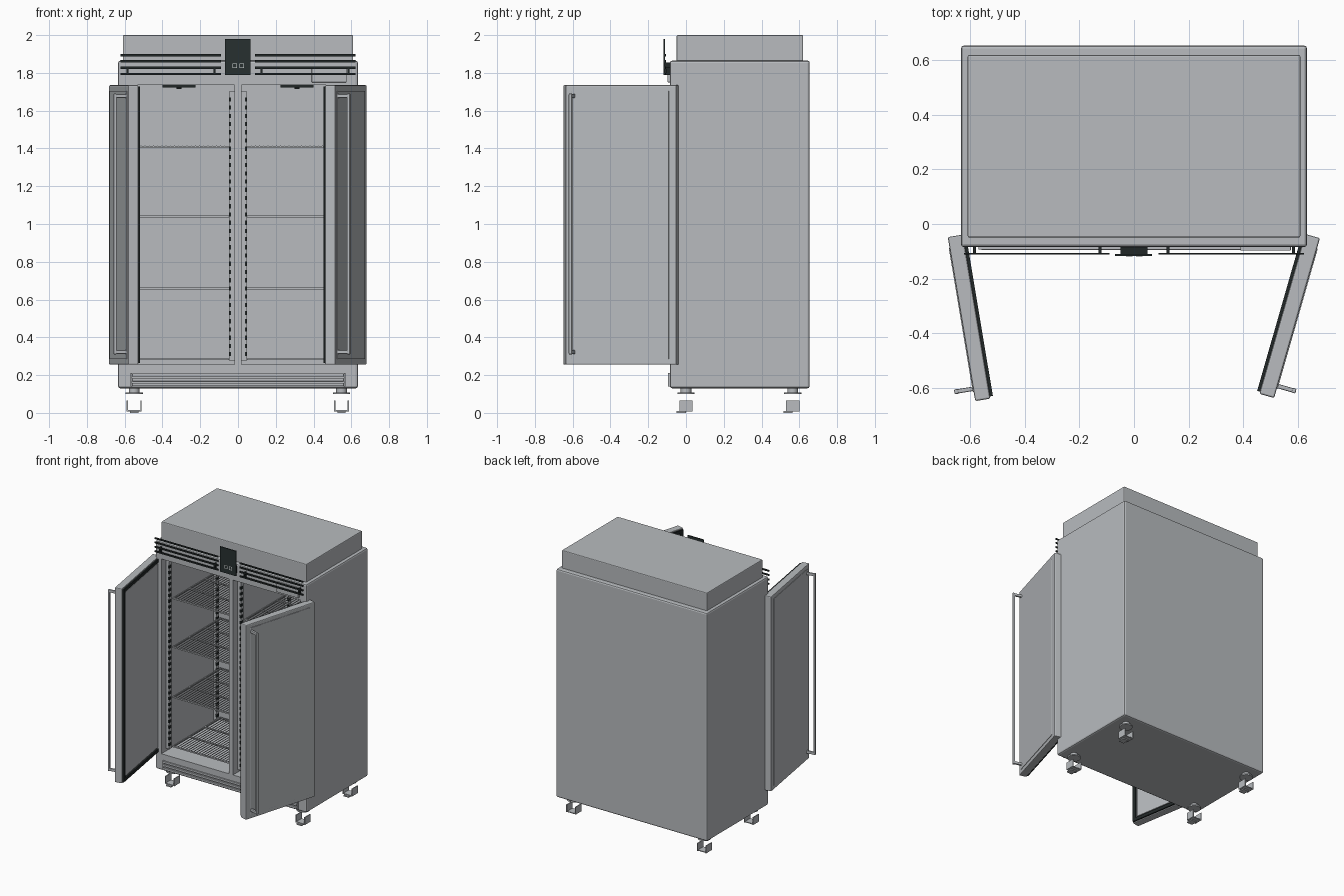
import bpy, bmesh, math
from mathutils import Matrix, Vector

cube = bpy.data.objects.get("Cube")
if cube:
    bpy.data.objects.remove(cube, do_unlink=True)


def material(name, r, g, b):
    m = bpy.data.materials.new(name)
    m.use_nodes = True
    m.diffuse_color = (r, g, b, 1)
    m.node_tree.nodes["Principled BSDF"].inputs["Base Color"].default_value = (r, g, b, 1)
    return m


STEEL = material("brushed steel", 0.48, 0.50, 0.52)
DARK = material("dark rubber", 0.015, 0.02, 0.02)
GLASS = material("display glass", 0.02, 0.03, 0.03)
LIGHT = material("indicator light", 0.75, 0.78, 0.78)


def boxes(name, spans, mat, bevel=0.0, matrix=None):
    """One object made of boxes, each given as ((x0, x1), (y0, y1), (z0, z1))."""
    bm = bmesh.new()
    for span in spans:
        centre = Vector([(a + b) / 2 for a, b in span])
        size = [abs(b - a) for a, b in span]
        bmesh.ops.create_cube(bm, size=1, matrix=Matrix.Translation(centre) @ Matrix.Diagonal((*size, 1)))
    if bevel:
        bmesh.ops.bevel(bm, geom=bm.edges[:], offset=bevel, segments=2, affect='EDGES', profile=0.5)
    mesh = bpy.data.meshes.new(name)
    bm.to_mesh(mesh)
    bm.free()
    mesh.materials.append(mat)
    obj = bpy.data.objects.new(name, mesh)
    bpy.context.collection.objects.link(obj)
    if matrix:
        obj.matrix_world = matrix
    return obj


def cylinders(name, places, radius, z0, z1, mat):
    bm = bmesh.new()
    for x, y in places:
        bmesh.ops.create_cone(bm, cap_ends=True, segments=24, radius1=radius, radius2=radius,
                              depth=z1 - z0, matrix=Matrix.Translation((x, y, (z0 + z1) / 2)))
    mesh = bpy.data.meshes.new(name)
    bm.to_mesh(mesh)
    bm.free()
    mesh.materials.append(mat)
    obj = bpy.data.objects.new(name, mesh)
    bpy.context.collection.objects.link(obj)
    return obj


def side(s, a, b):
    return tuple(sorted((s * a, s * b)))


# Cabinet with two storage compartments
cabinet = boxes("cabinet", [((-0.635, 0.635), (-0.085, 0.655), (0.13, 1.865))], STEEL, 0.012)
for s in (-1, 1):
    cutter = boxes("compartment_cutter", [(side(s, 0.018, 0.585), (-0.3, 0.6), (0.255, 1.735))], STEEL)
    cutter.hide_render = True
    cut = cabinet.modifiers.new("compartment", 'BOOLEAN')
    cut.operation = 'DIFFERENCE'
    cut.solver = 'EXACT'
    cut.object = cutter
    bpy.context.view_layer.objects.active = cabinet
    bpy.ops.object.modifier_apply(modifier=cut.name)
    bpy.data.objects.remove(cutter, do_unlink=True)

boxes("machine_cover", [((-0.61, 0.61), (-0.05, 0.62), (1.855, 2.0))], STEEL, 0.006)

# Front header: vent slats, display and control cover
boxes("vent_slats", [(side(s, 0.09, 0.623), (-0.112, -0.106), (z - 0.006, z + 0.006))
                     for s in (-1, 1) for z in (1.794, 1.827, 1.861, 1.893)], DARK)
boxes("slat_brackets", [(side(s, x, x + 0.01), (-0.106, -0.08), (1.79, 1.83))
                        for s in (-1, 1) for x in (0.12, 0.58)], DARK)
boxes("display_panel", [((-0.07, 0.066), (-0.118, -0.11), (1.79, 1.98))], GLASS)
boxes("display_mount", [((-0.05, 0.05), (-0.111, -0.08), (1.80, 1.855))], DARK)
marks = []
for x in (-0.03, 0.008):
    marks += [((x, x + 0.024), (-0.12, -0.117), (z, z + 0.003)) for z in (1.825, 1.848)]
    marks += [((x + d, x + d + 0.003), (-0.12, -0.117), (1.825, 1.851)) for d in (0, 0.021)]
boxes("display_indicators", marks, LIGHT)
boxes("control_cover", [((0.39, 0.575), (-0.098, -0.08), (1.75, 1.825))], STEEL, 0.003)

# Lower grille
boxes("lower_grille", [((-0.56, 0.56), (-0.095, -0.08), (z - 0.008, z + 0.008))
                       for z in (0.15, 0.175, 0.2)], STEEL, 0.002)
boxes("lower_grille_ends", [(side(s, 0.56, 0.57), (-0.094, -0.08), (0.14, 0.21)) for s in (-1, 1)], STEEL)

for s, label in ((-1, "right"), (1, "left")):
    # Slotted shelf rails at the front and back of each wall
    rails, slots = [], []
    for y in (-0.03, 0.54):
        for x0, x1, edge in ((0.018, 0.046, 0.042), (0.557, 0.585, 0.561)):
            rails.append((side(s, x0, x1), (y, y + 0.03), (0.275, 1.705)))
            for i in range(32):
                z = 0.3 + i * 0.0435
                slots.append((side(s, edge - 0.006, edge + 0.006), (y - 0.002, y + 0.022), (z, z + 0.022)))
    boxes(label + "_shelf_rails", rails, STEEL)
    boxes(label + "_rail_slots", slots, DARK)

    # Wire shelves
    wires = []
    for z in (0.285, 0.66, 1.04, 1.41):
        wires += [(side(s, 0.05, 0.555), (y - 0.004, y + 0.004), (z - 0.006, z + 0.004))
                  for y in (0.01, 0.2, 0.39, 0.575)]
        wires += [(side(s, x - 0.004, x + 0.004), (0.01, 0.575), (z - 0.006, z + 0.004))
                  for x in (0.052, 0.553)]
        wires += [(side(s, x - 0.002, x + 0.002), (0.01, 0.575), (z + 0.002, z + 0.006))
                  for x in [0.07 + 0.0222 * i for i in range(22)]]
    boxes(label + "_wire_shelves", wires, STEEL)

    # Ceiling lamp
    boxes(label + "_lamp", [(side(s, 0.225, 0.4), (0.0, 0.05), (1.723, 1.737)),
                            (side(s, 0.3, 0.325), (0.01, 0.04), (1.715, 1.725))], DARK)

# Doors, swung open; local x runs from hinge to free edge, local y inwards
HIGH, LOW, WIDE = 1.735, 0.255, 0.61
for label, s, hinge, angle in (("right", 1, (-0.683, -0.048, 0), -80.5),
                               ("left", -1, (0.682, -0.052, 0), -106)):
    pose = Matrix.Translation(hinge) @ Matrix.Rotation(math.radians(angle), 4, 'Z')
    boxes(label + "_door", [((0, WIDE), side(s, 0, 0.056), (LOW, HIGH))], STEEL, 0.006, pose)
    boxes(label + "_door_outer_panel", [((0.04, 0.575), side(s, -0.003, 0.003), (LOW + 0.03, HIGH - 0.03))],
          STEEL, 0.001, pose)
    boxes(label + "_door_liner", [((0.04, WIDE - 0.04), side(s, 0.05, 0.063), (LOW + 0.04, HIGH - 0.04))],
          STEEL, 0.004, pose)
    gasket = [((0.008, WIDE - 0.008), side(s, 0.052, 0.067), (z, z + 0.024)) for z in (LOW + 0.008, HIGH - 0.032)]
    gasket += [((x, x + 0.024), side(s, 0.052, 0.067), (LOW + 0.02, HIGH - 0.02)) for x in (0.008, WIDE - 0.032)]
    boxes(label + "_door_gasket", gasket, DARK, 0, pose)
    handle = [((0.555, 0.573), side(s, -0.07, -0.055), (0.31, 1.69))]
    handle += [((0.556, 0.572), side(s, -0.06, 0.005), (z - 0.01, z + 0.01)) for z in (0.322, 1.678)]
    boxes(label + "_door_handle", handle, STEEL, 0.004, pose)

# Feet with flanges and the open brackets beneath
spots = [(x, y) for x in (-0.55, 0.548) for y in (0.0, 0.565)]
for obj in (cylinders("foot_stems", spots, 0.028, 0.108, 0.135, STEEL),
            cylinders("foot_flanges", spots, 0.046, 0.099, 0.109, STEEL)):
    for p in obj.data.polygons:
        p.use_smooth = len(p.vertices) == 4
brackets = []
for x, y in spots:
    brackets += [((x + d - 0.003, x + d + 0.003), (y - 0.035, y + 0.035), (0.008, 0.065)) for d in (-0.036, 0.036)]
    brackets += [((x - 0.036, x + 0.036), (y - 0.035, y + 0.03), (0.008, 0.014)),
                 ((x - 0.022, x + 0.022), (y - 0.05, y), (0.0, 0.009))]
boxes("foot_brackets", brackets, STEEL)
